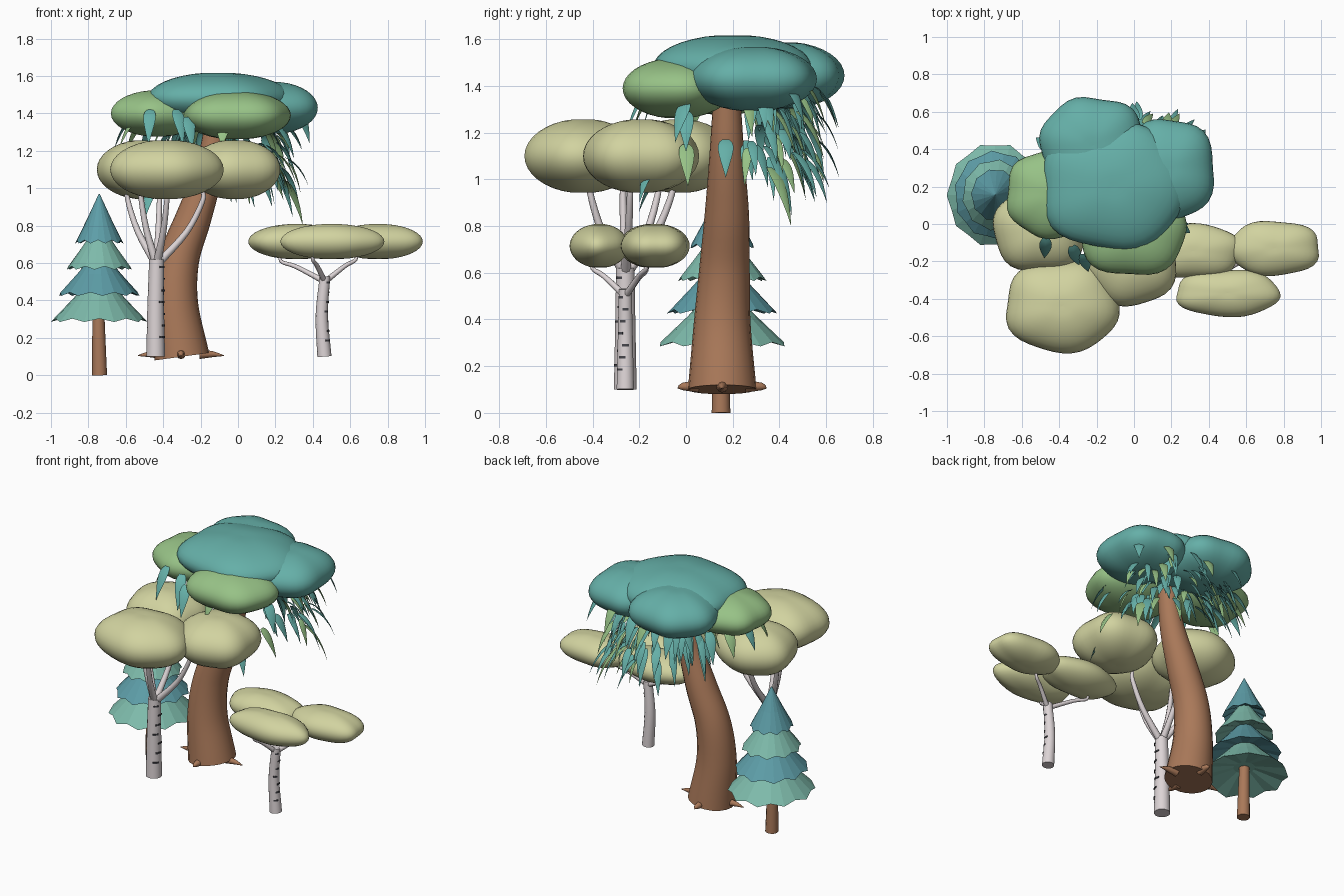
import bpy, bmesh, random
from math import sin, cos, pi, radians
from mathutils import Vector

if "Cube" in bpy.data.objects:
    bpy.data.objects.remove(bpy.data.objects["Cube"])

random.seed(4)

def mat(name, r, g, b):
    m = bpy.data.materials.new(name)
    m.diffuse_color = (r, g, b, 1)
    m.use_nodes = True
    m.node_tree.nodes["Principled BSDF"].inputs["Base Color"].default_value = m.diffuse_color
    return m

BROWN = mat("brown_bark", 0.40, 0.19, 0.10)
WHITE = mat("pale_bark", 0.72, 0.66, 0.67)
DARK = mat("bark_mark", 0.06, 0.06, 0.07)
OLIVE = mat("olive_leaf", 0.64, 0.65, 0.35)
TEAL = mat("teal_leaf", 0.13, 0.43, 0.39)
GREEN = mat("green_leaf", 0.31, 0.54, 0.24)
MINT = mat("fir_mint", 0.21, 0.50, 0.41)
BLUE = mat("fir_blue", 0.11, 0.34, 0.39)

def build(name, verts, faces, m, smooth=True):
    me = bpy.data.meshes.new(name)
    me.from_pydata(verts, [], faces)
    bm = bmesh.new()
    bm.from_mesh(me)
    bmesh.ops.recalc_face_normals(bm, faces=bm.faces)
    for f in bm.faces:
        f.smooth = smooth
    for e in bm.edges:
        if len(e.link_faces) == 2 and e.calc_face_angle(0) > radians(50):
            e.smooth = False
    bm.to_mesh(me)
    bm.free()
    me.materials.append(m)
    ob = bpy.data.objects.new(name, me)
    bpy.context.collection.objects.link(ob)
    return ob

def skin(rings, n):
    """Quads between successive rings of n vertices, closed at both ends."""
    faces = [(r*n+i, r*n+(i+1) % n, (r+1)*n+(i+1) % n, (r+1)*n+i)
             for r in range(rings-1) for i in range(n)]
    return faces + [tuple(range(n)), tuple(range((rings-1)*n, rings*n))]

def tube(name, pts, m, n=12, steps=5):
    """Tapered tube along a smooth path of (x, y, z, radius)."""
    p = [Vector(q) for q in pts]
    p = [2*p[0]-p[1]] + p + [2*p[-1]-p[-2]]
    path = []
    for i in range(1, len(p)-2):
        a, b, c, d = p[i-1:i+3]
        for k in range(steps + (i == len(p)-3)):
            t = k/steps
            path.append(0.5*(2*b+(c-a)*t+(2*a-5*b+4*c-d)*t*t+(3*b-a-3*c+d)*t**3))
    verts = []
    for i, q in enumerate(path):
        d = (path[min(i+1, len(path)-1)] - path[max(i-1, 0)]).to_3d().normalized()
        u = d.cross(Vector((0, 1, 0)) if abs(d.y) < 0.9 else Vector((1, 0, 0))).normalized()
        v = d.cross(u)
        verts += [q.to_3d() + q.w*(cos(2*pi*k/n)*u + sin(2*pi*k/n)*v) for k in range(n)]
    return build(name, verts, skin(len(path), n), m)

def clump(name, c, r, m, lobes=5, phase=0.0, amp=0.035):
    """Flattened foliage cushion: lobed, squarish outline, dimpled poles."""
    n, rings, verts = 40, 19, []
    for j in range(rings):
        t = -pi/2 + pi*(j+0.03)/(rings-0.94)
        w = cos(t)
        h = sin(t)*(1 - 0.04*max(0, 1-w/0.2))
        for i in range(n):
            a = 2*pi*i/n
            sq = (abs(cos(a))**2.3 + abs(sin(a))**2.3)**(-1/2.3)
            k = w*sq*(1 + amp*cos(lobes*a+phase))
            verts.append((c[0]+r[0]*k*cos(a), c[1]+r[1]*k*sin(a), c[2]+r[2]*h))
    return build(name, verts, skin(rings, n), m)

def leaf(name, p, ang, length, width, m, lift=0.5, fall=1.0):
    """Folded pointed leaf arching outward and down from p."""
    out, side = Vector((cos(ang), sin(ang), 0)), Vector((-sin(ang), cos(ang), 0))
    n, verts, faces = 8, [], []
    for i in range(n):
        t = i/(n-1)
        c = Vector(p) + length*(out*lift*(t-0.25*t*t) + Vector((0, 0, -fall*(0.35*t+0.65*t*t))))
        w = width*0.5*(sin(pi*(0.1+0.9*t)**0.8)+0.01)
        verts += [c-side*w-out*w*0.35, c, c+side*w-out*w*0.35]
        if i:
            b = 3*i
            faces += [(b-3, b-2, b+1, b), (b-2, b-1, b+2, b+1)]
    return build(name, verts, faces, m)

# Fir: trunk and four scalloped tiers
tube("fir_trunk", [(-0.74, 0.15, 0, 0.04), (-0.745, 0.15, 0.25, 0.034), (-0.75, 0.155, 0.6, 0.025)], BROWN)
for k, (z0, z1, r, m) in enumerate([(0.285, 0.56, 0.252, MINT), (0.425, 0.68, 0.214, BLUE),
                                    (0.565, 0.82, 0.172, MINT), (0.705, 0.97, 0.126, BLUE)]):
    n, verts = 20, []
    prof = [(0.25, 0.22), (1.0, 0.0), (0.55, 0.46), (0.02, 1.0)]
    for j, (q, h) in enumerate(prof):
        for i in range(n):
            a = 2*pi*i/n + k*0.4
            s = 1 + (0.03*(-1)**i if j == 1 else 0)
            dz = 0.018*(i % 2 == 1) if j == 1 else 0
            verts.append((-0.742+r*q*s*cos(a), 0.155+1.08*r*q*s*sin(a), z0+(z1-z0)*h+dz))
    build("fir_tier", verts, skin(4, n), m, smooth=False)

# Large leaning trunk with root spikes
tube("big_trunk", [(-0.30, 0.155, 0.10, 0.147), (-0.335, 0.155, 0.38, 0.122), (-0.315, 0.165, 0.62, 0.108),
                   (-0.235, 0.175, 0.85, 0.095), (-0.155, 0.175, 1.1, 0.075), (-0.11, 0.175, 1.4, 0.055)], BROWN, 20, 6)
for i in range(4):
    a = i*pi/2
    d = Vector((cos(a), sin(a), 0))
    c = Vector((-0.305, 0.155, 0.113))
    reach = 0.23 if i % 2 == 0 else 0.19
    tube("root", [(*(c+d*0.10), 0.026), (*(c+d*0.17), 0.016), (*(c+d*reach-Vector((0, 0, 0.008))), 0.002)], BROWN, 10, 2)

# Large canopy
for i, (c, r, m) in enumerate([
        ((-0.11, 0.20, 1.48), (0.385, 0.335, 0.14), TEAL),
        ((-0.22, 0.42, 1.445), (0.28, 0.255, 0.145), TEAL),
        ((0.185, 0.29, 1.43), (0.245, 0.27, 0.14), TEAL),
        ((-0.43, 0.16, 1.40), (0.25, 0.235, 0.125), GREEN),
        ((-0.01, -0.04, 1.39), (0.285, 0.235, 0.13), GREEN)]):
    clump("big_canopy", c, r, m, 5 + i % 2, i*1.3)

# Hanging leaves: dense weeping back and right side, then sparse rim
for i in range(78):
    a = radians(random.uniform(0, 165))
    q = random.uniform(0.6, 1.0)
    z = random.uniform(1.08, 1.38) if a < 2.0 else random.uniform(1.22, 1.38)
    p = (-0.05+0.36*q*cos(a), 0.24+0.34*q*sin(a), z)
    leaf("hanging_leaf", p, a+random.uniform(-0.5, 0.5), random.uniform(0.16, 0.26), random.uniform(0.035, 0.055),
         GREEN if i % 5 == 0 else TEAL, random.uniform(0.35, 0.8), random.uniform(0.65, 1))
leaf("long_leaf", (0.24, 0.36, 1.05), 0.7, 0.25, 0.06, GREEN, 0.75)
for x, y, z, deg, l, m in [
        (-0.47, -0.08, 1.42, 265, 0.21, TEAL), (-0.33, -0.12, 1.42, 290, 0.22, TEAL),
        (-0.27, -0.16, 1.38, 285, 0.2, TEAL), (-0.08, -0.16, 1.34, 265, 0.13, GREEN),
        (0.22, 0.0, 1.33, 330, 0.19, TEAL), (0.18, 0.0, 1.15, 5, 0.2, GREEN),
        (0.2, 0.0, 1.29, 0, 0.19, TEAL), (0.16, 0.17, 1.17, 0, 0.18, TEAL),
        (-0.56, 0.06, 1.36, 200, 0.16, GREEN), (-0.58, 0.2, 1.36, 170, 0.17, TEAL),
        (-0.52, 0.3, 1.35, 150, 0.18, GREEN), (-0.45, 0.4, 1.35, 140, 0.2, TEAL),
        (-0.28, 0.56, 1.40, 105, 0.2, TEAL), (-0.1, 0.55, 1.40, 80, 0.2, GREEN),
        (0.17, 0.50, 1.42, 80, 0.2, GREEN), (0.0, 0.55, 1.40, 95, 0.2, TEAL), (0.32, 0.43, 1.42, 50, 0.2, TEAL),
        (-0.46, -0.12, 1.02, 250, 0.18, TEAL), (0.1, -0.13, 1.10, 320, 0.22, TEAL)]:
    leaf("rim_leaf", (x, y, z), radians(deg), l, 0.066, m, 0.65, 0.9)

def birch(name, trunk, tips, clumps, br):
    """Pale trunk with dark dashes, forked branches and olive cushions."""
    tube(name+"_trunk", trunk, WHITE, 14)
    fork = Vector(trunk[-1][:3])
    for t in tips:
        t = Vector(t)
        mid = fork.lerp(t, 0.5) + Vector(((t.x-fork.x)*0.15, (t.y-fork.y)*0.15, -0.01))
        if abs(t.z-fork.z) < 0.25:
            mid.z += 0.02
        tube(name+"_branch", [(*(fork-Vector((0, 0, 0.03))), br*1.3), (*mid, br),
                              (*t, br*0.8), (*(t+Vector((0, 0, 0.06))), br*0.6)], WHITE, 8, 4)
    for i, (c, r) in enumerate(clumps):
        clump(name+"_canopy", c, r, OLIVE, 5, i*1.9+0.8)
    a, b = Vector(trunk[0]), Vector(trunk[-1])
    for i in range(7):
        s = 0.2+0.12*i
        q = a.lerp(b, s)
        q.x += (trunk[1][0]-(a.x+b.x)/2)*sin(pi*s)
        ang = radians(-20 + 22*(i % 3 - 1))
        n, ring = 6, []
        for k in range(n):
            g = ang + (k/(n-1)-0.5)*0.8
            for rr, dz in ((0.97, -0.005), (0.97, 0.005), (1.1, 0.005), (1.1, -0.005)):
                ring.append((q.x+q.w*rr*cos(g), q.y+q.w*rr*sin(g), q.z+dz))
        build(name+"_mark", ring, skin(n, 4), DARK, False)

birch("tall_birch",
      [(-0.44, -0.26, 0.10, 0.05), (-0.44, -0.26, 0.35, 0.045), (-0.435, -0.26, 0.62, 0.04)],
      [(-0.59, -0.12, 0.94), (-0.52, -0.27, 0.96), (-0.38, -0.41, 0.94), (-0.19, -0.24, 0.93), (-0.42, -0.06, 0.94)],
      [((-0.385, -0.44, 1.10), (0.30, 0.245, 0.16)), ((-0.015, -0.19, 1.10), (0.245, 0.245, 0.16)),
       ((-0.50, -0.03, 1.10), (0.25, 0.225, 0.16))], 0.017)
birch("small_birch",
      [(0.462, -0.26, 0.10, 0.038), (0.448, -0.26, 0.32, 0.033), (0.465, -0.26, 0.53, 0.028)],
      [(0.23, -0.17, 0.61), (0.40, -0.40, 0.62), (0.63, -0.17, 0.62)],
      [((0.50, -0.37, 0.715), (0.275, 0.125, 0.095)), ((0.75, -0.13, 0.715), (0.242, 0.145, 0.095)),
       ((0.315, -0.145, 0.715), (0.255, 0.145, 0.095))], 0.012)
